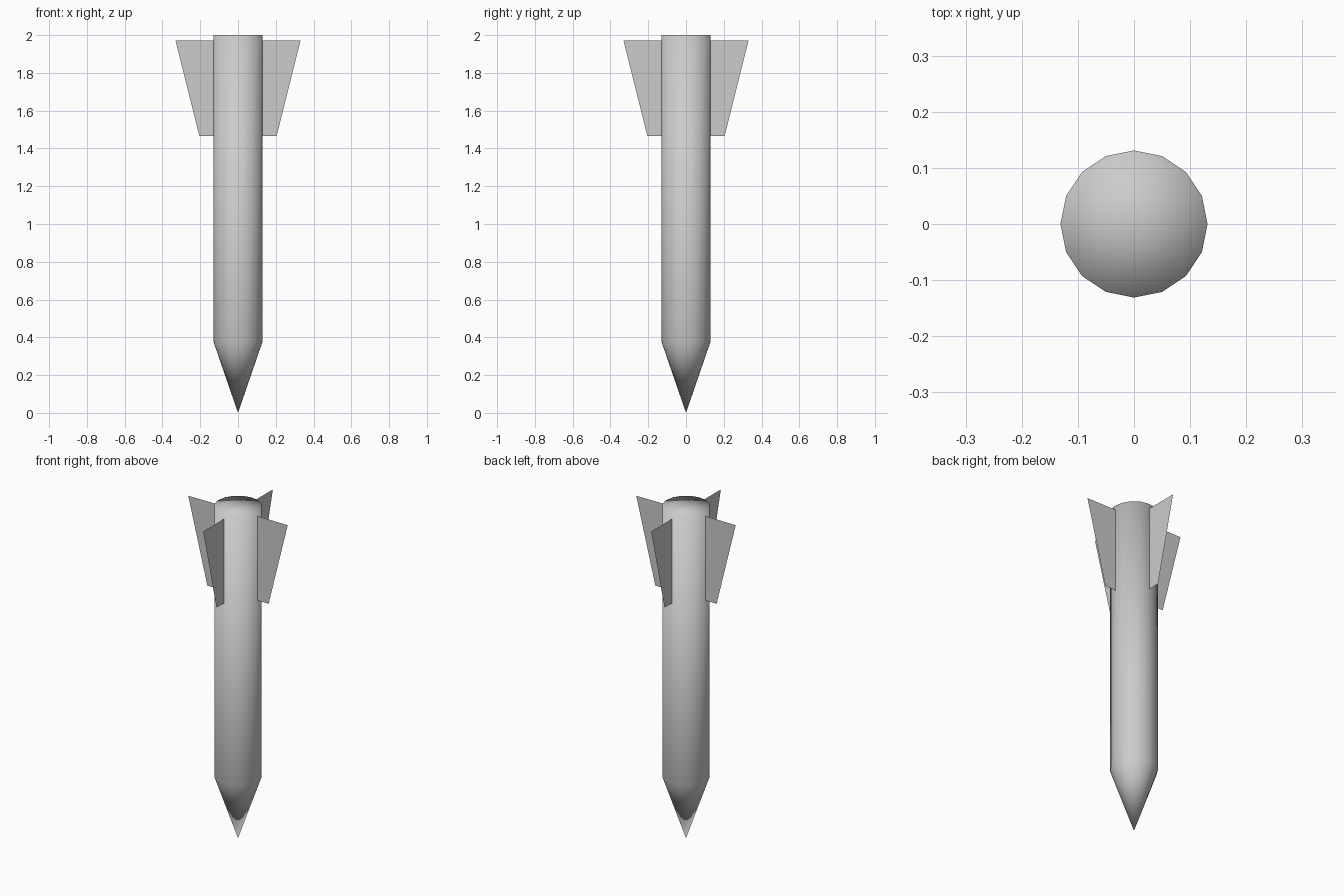
import bpy, bmesh
from math import tau
from mathutils import Matrix

if "Cube" in bpy.data.objects:
    bpy.data.objects.remove(bpy.data.objects["Cube"])

R, SIDES = 0.131, 16


def make_object(name, bm):
    mesh = bpy.data.meshes.new(name)
    bm.to_mesh(mesh)
    bm.free()
    obj = bpy.data.objects.new(name, mesh)
    bpy.context.collection.objects.link(obj)
    return obj


# Body: pointed nose at the bottom, straight tube and flat end cap, smooth shaded
bm = bmesh.new()
profile = [(0, 0), (R, 0.38), (R, 2.0), (0, 2.0)]
verts = [bm.verts.new((x, 0, z)) for x, z in profile]
edges = [bm.edges.new(pair) for pair in zip(verts, verts[1:])]
bmesh.ops.spin(bm, geom=verts + edges, cent=(0, 0, 0), axis=(0, 0, 1),
               angle=tau, steps=SIDES)
bmesh.ops.remove_doubles(bm, verts=bm.verts, dist=1e-4)
bmesh.ops.recalc_face_normals(bm, faces=bm.faces)
for face in bm.faces:
    face.smooth = True
make_object("body", bm)

# Tail fins: four paper-thin plates on the x and y axes
fin_outline = [(R, 1.465), (0.204, 1.465), (0.331, 1.972), (R, 1.972)]
for i, side in enumerate(("right", "back", "left", "front")):
    bm = bmesh.new()
    bm.faces.new([bm.verts.new((x, 0, z)) for x, z in fin_outline])
    bm.transform(Matrix.Rotation(i * tau / 4, 4, 'Z'))
    make_object("fin_" + side, bm)
